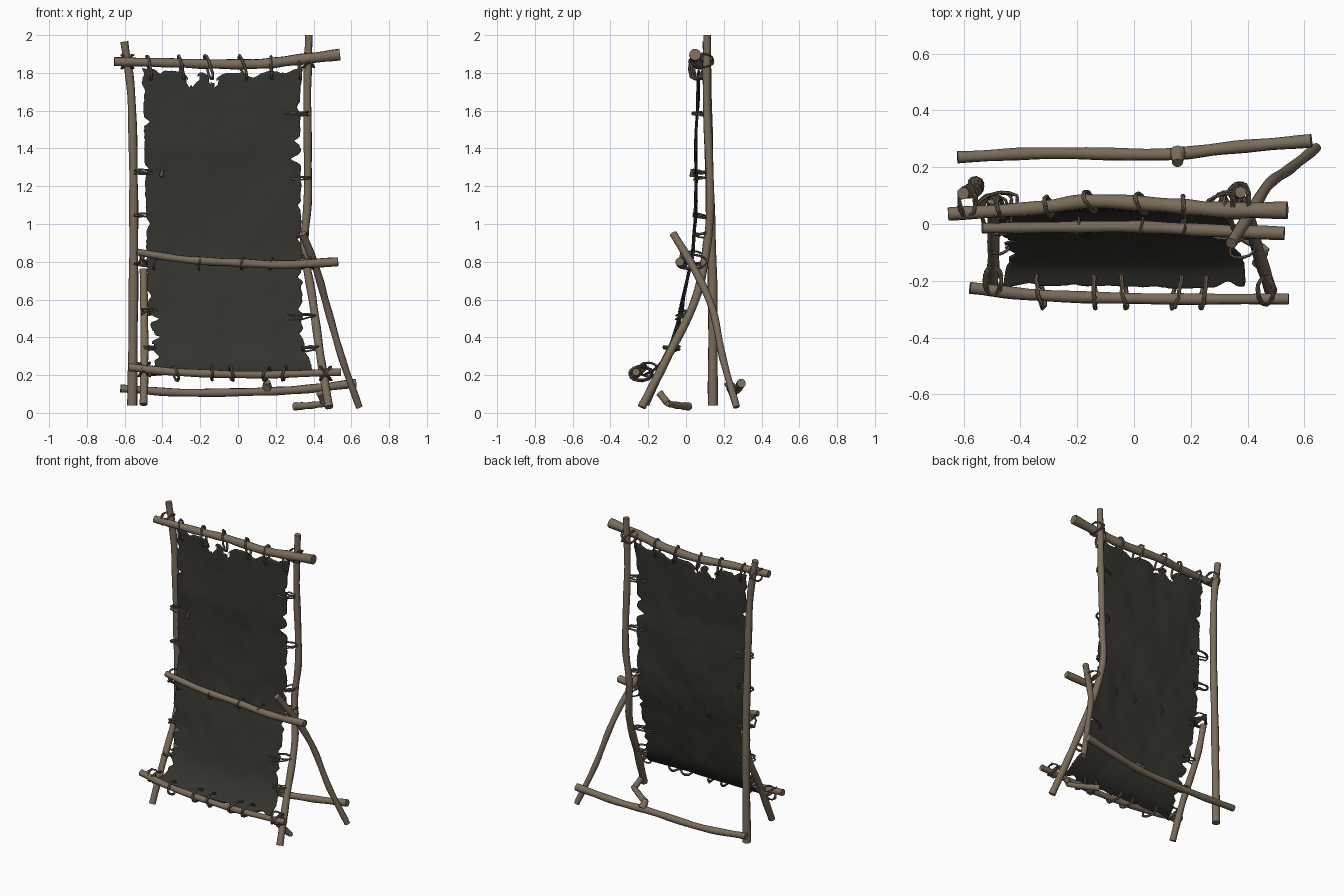
import bpy, bmesh, math, random
from mathutils import Vector, noise

if "Cube" in bpy.data.objects:
    bpy.data.objects.remove(bpy.data.objects["Cube"])

random.seed(4)


def material(name, rgb):
    m = bpy.data.materials.new(name)
    m.diffuse_color = (*rgb, 1)
    m.use_nodes = True
    m.node_tree.nodes["Principled BSDF"].inputs["Base Color"].default_value = m.diffuse_color
    return m


WOOD = material("weathered wood", (0.195, 0.150, 0.105))
ROPE = material("dark cord", (0.150, 0.120, 0.085))
HIDE = material("dark hide", (0.034, 0.033, 0.026))


def curve_at(pts, t):
    """Catmull-Rom point at t in 0..1."""
    n = len(pts) - 1
    i = max(0, min(int(t * n), n - 1))
    f = t * n - i
    p1, p2 = Vector(pts[i]), Vector(pts[i + 1])
    p0 = Vector(pts[i - 1]) if i > 0 else p1 * 2 - p2
    p3 = Vector(pts[i + 2]) if i + 2 <= n else p2 * 2 - p1
    return 0.5 * (2 * p1 + (p2 - p0) * f + (2 * p0 - 5 * p1 + 4 * p2 - p3) * f * f
                  + (3 * p1 - p0 - 3 * p2 + p3) * f ** 3)


def finish(name, bm, mat, angle=40):
    bmesh.ops.recalc_face_normals(bm, faces=bm.faces)
    me = bpy.data.meshes.new(name)
    bm.to_mesh(me)
    bm.free()
    me.materials.append(mat)
    ob = bpy.data.objects.new(name, me)
    bpy.context.collection.objects.link(ob)
    bpy.context.view_layer.objects.active = ob
    ob.select_set(True)
    bpy.ops.object.shade_smooth_by_angle(angle=math.radians(angle))
    ob.select_set(False)
    return ob


def sweep(bm, path, radii, sides, closed=False):
    """Round tube along a list of points."""
    n = len(path)
    rings = []
    side = None
    for i, p in enumerate(path):
        a = path[i - 1] if (i > 0 or closed) else p
        b = path[(i + 1) % n] if (i < n - 1 or closed) else p
        d = (b - a).normalized()
        if side is None:
            side = d.orthogonal()
        side = (side - d * side.dot(d)).normalized()
        up = d.cross(side)
        rings.append([bm.verts.new(p + radii[i] * (side * math.cos(k * math.tau / sides)
                      + up * math.sin(k * math.tau / sides))) for k in range(sides)])
    for i in range(n if closed else n - 1):
        r, q = rings[i], rings[(i + 1) % n]
        for k in range(sides):
            bm.faces.new((r[k], r[(k + 1) % sides], q[(k + 1) % sides], q[k]))
    if not closed:
        bm.faces.new(rings[0])
        bm.faces.new(rings[-1])


def log(name, pts, r0, r1, sides=10):
    """Crooked pole with slight swellings."""
    n = 6 * (len(pts) - 1) if len(pts) > 2 else 4
    path = [curve_at(pts, i / n) for i in range(n + 1)]
    radii = [(r0 + (r1 - r0) * i / n) * (1 + 0.06 * math.sin(i * 1.3 + len(name))) for i in range(n + 1)]
    bm = bmesh.new()
    sweep(bm, path, radii, sides)
    return finish(name, bm, WOOD)


# Poles of the frame
log("left_post", [(-.602, .108, 1.965), (-.565, .115, 1.68), (-.553, .125, 1.2),
                  (-.553, .14, .7), (-.56, .142, .04)], .021, .026)
log("right_post", [(.375, .112, 2.0), (.367, .11, 1.66), (.37, .128, 1.15), (.352, .11, .88),
                   (.395, .05, .6), (.435, -.09, .31), (.482, -.235, .03)], .021, .023)
log("left_front_leg", [(-.50, .09, .76), (-.497, .03, .55), (-.495, -.11, .28), (-.50, -.215, .045)], .02, .022)
log("right_back_brace", [(.342, -.068, .95), (.415, .045, .76), (.475, .14, .55),
                         (.55, .195, .29), (.642, .268, .03)], .021, .018)
log("top_bar", [(-.655, .035, 1.86), (-.35, .055, 1.853), (-.15, .08, 1.847),
                (.12, .065, 1.848), (.3, .05, 1.868), (.54, .048, 1.897)], .023, .030)
log("middle_bar", [(-.535, -.015, .852), (-.28, -.012, .812), (0, -.01, .795),
                   (.25, -.022, .785), (.53, -.033, .80)], .019, .024)
log("bottom_front_bar", [(-.578, -.225, .242), (-.32, -.252, .216), (.1, -.264, .202), (.545, -.264, .216)], .022, .019)
log("bottom_back_bar", [(-.622, .235, .13), (-.3, .25, .107), (.1, .245, .112), (.35, .27, .125), (.625, .293, .157)],
    .021, .023)
log("back_bar_knot", [(.155, .255, .12), (.153, .215, .165)], .028, .02)
log("ground_twig", [(.47, -.1, .05), (.41, -.06, .042), (.335, -.01, .036), (.30, .015, .034)], .016, .022)
log("twig_stub", [(.435, -.14, .105), (.455, -.10, .055)], .02, .018)


def loop(bm, centre, a, b, r=.006, turns=0.0):
    """Closed oval of cord spanned by two half axes."""
    c, a, b = Vector(centre), Vector(a), Vector(b)
    n = 18
    path = [c + a * math.cos(i * math.tau / n) + b * math.sin(i * math.tau / n)
            + Vector((random.uniform(-1, 1), random.uniform(-1, 1), random.uniform(-1, 1))) * .003 for i in range(n)]
    sweep(bm, path, [r] * n, 6, True)


# Cord ties round the top, bottom and middle bars
bm = bmesh.new()
for x, y in [(-.47, .055), (-.30, .06), (-.155, .078), (.025, .072), (.175, .062), (.325, .055)]:
    t = random.uniform(-.02, .02)
    loop(bm, (x, y, 1.828), (t, .006, .062), (t * .6, .036, 0), .0075)
finish("top_ties", bm, ROPE)
bm = bmesh.new()
for x in (-.33, -.14, -.035, .15, .245):
    t = random.uniform(-.015, .015)
    loop(bm, (x, -.238, .208), (t, .058, .008), (t * .5, -.012, .036), .0075)
finish("bottom_ties", bm, ROPE)
bm = bmesh.new()
for x in (-.44, -.2, .025, .175):
    loop(bm, (x, .008, .79), (.004, .042, -.008), (.006, 0, .03), .005)
finish("middle_ties", bm, ROPE)

# Cord ties on the two sides
bm = bmesh.new()
for z, x0, x1, y in [(1.27, -.55, -.41, .075), (1.04, -.55, -.43, .075), (.785, -.55, -.45, .06),
                     (.53, -.51, -.41, .0), (.34, -.50, -.43, -.07),
                     (1.58, .25, .37, .07), (1.24, .27, .38, .08), (.94, .30, .37, .08),
                     (.51, .26, .41, -.015), (.34, .34, .43, -.085)]:
    for k in range(2):
        loop(bm, ((x0 + x1) / 2, y, z + k * .008), ((x1 - x0) / 2, .012, random.uniform(-.008, .008)),
             (0, .034, random.uniform(-.012, .012)), .005)
finish("side_ties", bm, ROPE)

# Lashings where poles cross
bm = bmesh.new()
for c, ry in [((-.59, .08, 1.86), .055), ((.372, .085, 1.865), .06), ((-.51, .04, .82), .06),
              ((.365, .04, .80), .07), ((.46, -.235, .21), .05), ((-.50, -.2, .23), .05)]:
    for s in (-1, 1):
        for k in range(2):
            loop(bm, (c[0] + k * .007, c[1], c[2]), (.028, 0, s * .036), (0, ry, 0), .0045)
finish("lashings", bm, ROPE)
log("tie_peg", [(-.405, .03, 1.25), (-.40, .035, 1.29)], .011, .011, 8)


# Ragged hide sheet hanging from the frame
def lerp(table, z):
    for (z0, a), (z1, b) in zip(table, table[1:]):
        if z <= z1:
            return a + (b - a) * max(0, (z - z0) / (z1 - z0))
    return table[-1][1]


PROFILE = [(0, -.222, .20), (0, -.15, .245), (0, -.085, .34), (0, -.035, .5), (0, .0, .68), (0, .032, .85),
           (0, .05, 1.05), (0, .056, 1.25), (0, .05, 1.42), (0, .06, 1.62), (0, .066, 1.825)]
LEFT = [(.2, -.47), (.25, -.44), (.37, -.455), (.45, -.46), (.6, -.48), (1, -.485), (1.4, -.495), (1.83, -.505)]
RIGHT = [(.2, .385), (.25, .395), (.32, .355), (.5, .34), (1, .335), (1.4, .33), (1.7, .328), (1.83, .345)]
# side tears: height, half height, depth
TEAR_L = [(.30, .02, .03), (.40, .012, .05), (.50, .015, .05), (.62, .02, .02), (1.0, .02, .02),
          (1.29, .015, .02), (1.54, .015, .035), (1.7, .02, .01)]
TEAR_R = [(.42, .02, .025), (.55, .02, .02), (.72, .015, .025), (.93, .02, .03), (1.1, .015, .02),
          (1.345, .018, .05), (1.44, .015, .03), (1.62, .02, .015)]
TEAR_T = [(-.4, .02, .02), (-.24, .025, .045), (-.12, .03, .04), (.09, .04, .025), (.25, .03, .02)]
TEAR_B = [(-.4, .03, .02), (-.24, .025, .02), (.05, .03, .02), (.28, .025, .05)]


def inset(tears, s, seed):
    rag = .010 * noise.noise((s * 22, seed, 0)) + .006 * noise.noise((s * 60, seed, 3))
    return rag + sum(d * math.exp(-((s - c) / w) ** 2) for c, w, d in tears)


NX, NZ = 84, 160
bm = bmesh.new()
grid = []
for j in range(NZ + 1):
    row = []
    for i in range(NX + 1):
        u, v = i / NX, j / NZ
        x_rough = -.49 + .83 * u
        sag = .022 * math.sin(math.pi * u)
        t0 = max(0, inset(TEAR_B, x_rough, 1)) / 1.8
        t1 = 1 - (max(0, inset(TEAR_T, x_rough, 2)) + sag) / 1.8
        p = curve_at(PROFILE, t0 + (t1 - t0) * v)
        # keep side rags local to the border
        xl, xr = lerp(LEFT, p.z), lerp(RIGHT, p.z)
        x = xl + (xr - xl) * u
        x += inset(TEAR_L, p.z, 5) * max(0, 1 - u * 5) - inset(TEAR_R, p.z, 9) * max(0, 1 - (1 - u) * 5)
        y = p.y + .012 * noise.noise((x * 4, p.z * 3, 7)) + .004 * noise.noise((x * 11, p.z * 9, 2))
        row.append(bm.verts.new((x, y, p.z)))
    grid.append(row)
for j in range(NZ):
    for i in range(NX):
        bm.faces.new((grid[j][i], grid[j][i + 1], grid[j + 1][i + 1], grid[j + 1][i]))
# small holes: x, z, radius
HOLES = [(-.25, 1.755, .024), (-.225, 1.775, .02), (-.14, 1.765, .018), (-.115, 1.745, .014), (.31, 1.345, .016),
         (-.455, .42, .016), (-.45, .35, .014)]
dead = []
for f in bm.faces:
    c = f.calc_center_median()
    if any(math.hypot(c.x - x, c.z - z) < r for x, z, r in HOLES):
        dead.append(f)
bmesh.ops.delete(bm, geom=dead, context='FACES')
sheet = finish("hide_sheet", bm, HIDE, 60)
thick = sheet.modifiers.new("thickness", 'SOLIDIFY')
thick.thickness = .008
thick.offset = 0
